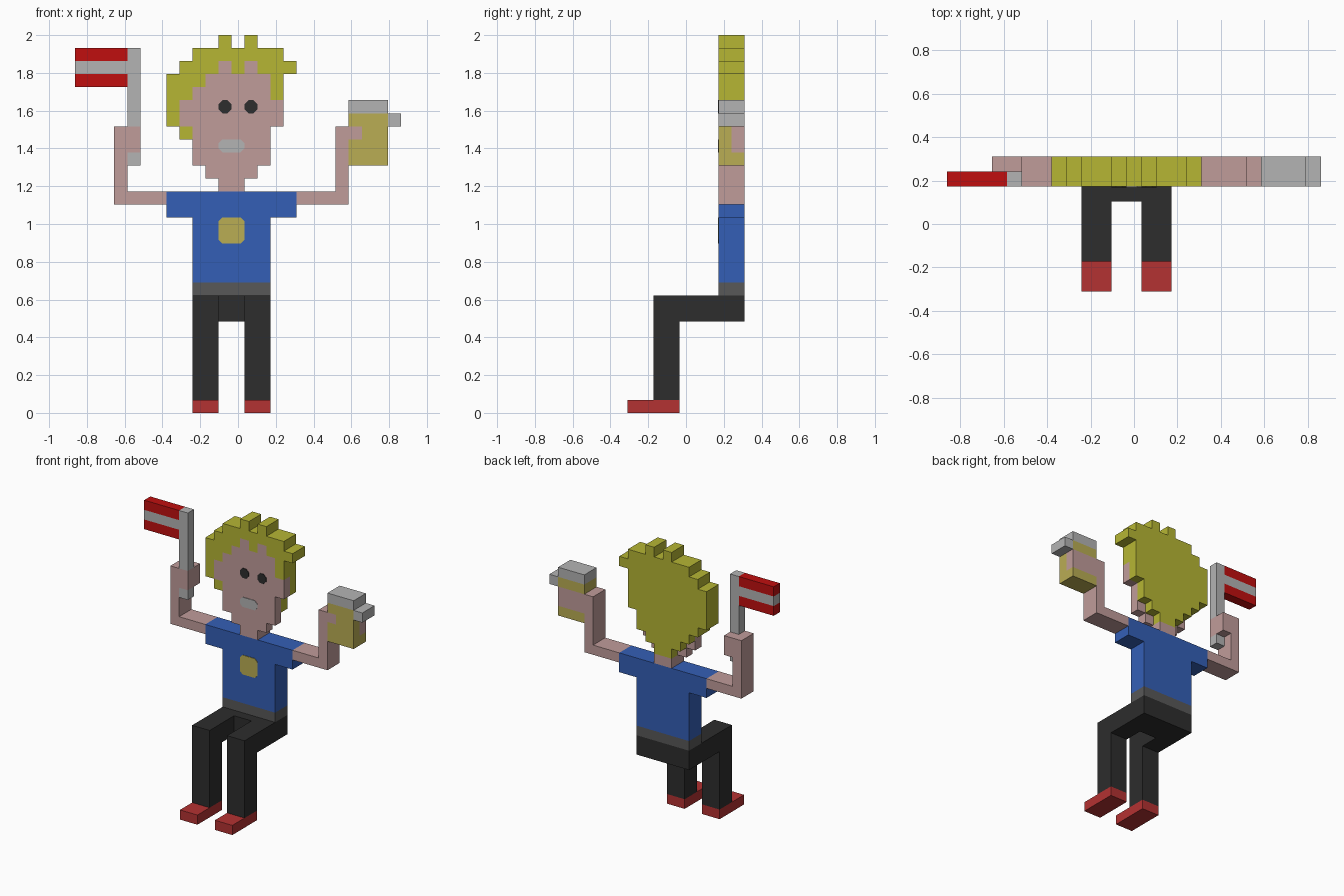
import bpy
import bmesh
from mathutils import Vector

cube = bpy.data.objects.get("Cube")
if cube:
    bpy.data.objects.remove(cube, do_unlink=True)

UNIT = 2 / 29           # edge of one block
BACK, MID, FRONT = 9, 8, 7   # depth planes of the flat upper body


def to_linear(c):
    c /= 255
    return c / 12.92 if c <= 0.04045 else ((c + 0.055) / 1.055) ** 2.4


def material(name, r, g, b):
    mat = bpy.data.materials.new(name)
    mat.use_nodes = True
    colour = (to_linear(r), to_linear(g), to_linear(b), 1)
    mat.diffuse_color = colour
    bsdf = mat.node_tree.nodes["Principled BSDF"]
    bsdf.inputs["Base Color"].default_value = colour
    bsdf.inputs["Roughness"].default_value = 0.9
    return mat


hair_yellow = material("hair yellow", 182, 182, 52)
skin = material("skin pink", 192, 156, 154)
shirt_blue = material("shirt blue", 52, 95, 182)
pale_grey = material("pale grey", 180, 180, 180)
flag_red = material("flag red", 192, 15, 15)
shoe_red = material("shoe red", 180, 50, 50)
charcoal = material("charcoal", 45, 45, 45)
belt_grey = material("belt grey", 88, 88, 88)
amber = material("amber", 186, 173, 84)

cells = {}              # block position -> part name
part_material = {}


def fill(part, mat, xs, zs, ys=(FRONT, BACK)):
    """Fill a box of blocks; later parts replace earlier ones."""
    part_material[part] = mat
    for x in range(*xs):
        for y in range(*ys):
            for z in range(*zs):
                cells[x, y, z] = part


def point(x, y, z):
    return Vector(((x - 12.5) * UNIT, (y - 4.5) * UNIT, z * UNIT))


def add_object(name, bm, mat):
    mesh = bpy.data.meshes.new(name)
    bm.to_mesh(mesh)
    bm.free()
    mesh.materials.append(mat)
    obj = bpy.data.objects.new(name, mesh)
    bpy.context.collection.objects.link(obj)


def build_part(part):
    """Make the outer skin of one part, with flat areas merged."""
    bm = bmesh.new()
    for cell, owner in cells.items():
        if owner != part:
            continue
        for axis in range(3):
            for side in (0, 1):
                near = list(cell)
                near[axis] += 2 * side - 1
                if tuple(near) in cells:
                    continue
                ring = []
                for a, b in ((0, 0), (1, 0), (1, 1), (0, 1)):
                    p = list(cell)
                    p[axis] += side
                    p[(axis + 1) % 3] += a
                    p[(axis + 2) % 3] += b
                    ring.append(bm.verts.new(point(*p)))
                bm.faces.new(ring if side else ring[::-1])
    bmesh.ops.remove_doubles(bm, verts=bm.verts, dist=UNIT / 100)
    bmesh.ops.dissolve_limit(bm, angle_limit=0.01, verts=bm.verts, edges=bm.edges)
    add_object(part, bm, mat=part_material[part])


def plate(name, mat, xs, zs, cut=0.3):
    """Thin plate with clipped corners on the front plane."""
    bm = bmesh.new()
    (l, r), (b, t) = xs, zs
    outline = [(l + cut, b), (r - cut, b), (r, b + cut), (r, t - cut),
               (r - cut, t), (l + cut, t), (l, t - cut), (l, b + cut)]
    face = bm.faces.new([bm.verts.new(point(x, FRONT, z)) for x, z in outline])
    out = bmesh.ops.extrude_face_region(bm, geom=[face])["geom"]
    moved = [v for v in out if isinstance(v, bmesh.types.BMVert)]
    bmesh.ops.translate(bm, verts=moved, vec=(0, -0.004, 0))
    bmesh.ops.recalc_face_normals(bm, faces=bm.faces)
    add_object(name, bm, mat)


# Legs, bent at the knee, and shoes
for side, x in (("right", 9), ("left", 13)):
    span = (x, x + 2)
    fill(side + "_thigh", charcoal, span, (7, 9), (4, BACK))
    fill(side + "_shin", charcoal, span, (1, 9), (2, 4))
    fill(side + "_shoe", shoe_red, span, (0, 1), (0, 4))
fill("hips", charcoal, (11, 13), (7, 9), (6, BACK))

# Belt and shirt
fill("belt", belt_grey, (9, 15), (9, 10))
fill("shirt", shirt_blue, (9, 15), (10, 17))
fill("shirt", shirt_blue, (7, 17), (15, 17))

# Hair silhouette, top row first: (height, left, right)
fill("hair", hair_yellow, (11, 12), (28, 29))
fill("hair", hair_yellow, (13, 14), (28, 29))
for z, a, b in ((27, 9, 16), (26, 8, 17), (25, 7, 16), (24, 7, 16), (23, 7, 16),
                (22, 7, 16), (21, 8, 15), (20, 9, 15)):
    fill("hair", hair_yellow, (a, b), (z, z + 1))
fill("hair", hair_yellow, (10, 14), (19, 20), (MID, BACK))
fill("hair", hair_yellow, (11, 13), (18, 19), (MID, BACK))

# Face on the front layer, and neck
for z, a, b in ((26, 11, 12), (26, 13, 14), (25, 10, 15), (24, 9, 15), (23, 8, 16),
                (22, 8, 16), (21, 9, 15), (20, 9, 15), (19, 9, 15), (18, 10, 14)):
    fill("face", skin, (a, b), (z, z + 1), (FRONT, MID))
fill("neck", skin, (11, 13), (17, 18))

# Raised right arm with a flag
fill("right_arm", skin, (3, 7), (16, 17))
fill("right_arm", skin, (3, 4), (16, 22))
fill("flag_pole", pale_grey, (4, 5), (19, 28), (FRONT, MID))
fill("right_hand", skin, (4, 5), (20, 22))
for name, mat, z in (("flag_lower_stripe", flag_red, 25),
                     ("flag_middle_stripe", pale_grey, 26),
                     ("flag_upper_stripe", flag_red, 27)):
    fill(name, mat, (0, 4), (z, z + 1), (FRONT, MID))

# Raised left arm with a foaming mug
fill("left_arm", skin, (17, 21), (16, 17))
fill("left_arm", skin, (20, 21), (16, 22))
fill("mug", amber, (21, 24), (19, 23))
fill("foam", pale_grey, (21, 24), (23, 24))
fill("foam", pale_grey, (24, 25), (22, 23))
fill("left_fingers", skin, (21, 24), (20, 22), (MID, BACK))
fill("left_thumb", skin, (21, 22), (21, 22), (FRONT, MID))

for part in part_material:
    build_part(part)

# Painted details
plate("right_eye", charcoal, (11, 12), (23, 24))
plate("left_eye", charcoal, (13, 14), (23, 24))
plate("mouth", pale_grey, (11, 13), (20, 21))
plate("shirt_badge", amber, (11, 13), (13, 15))
